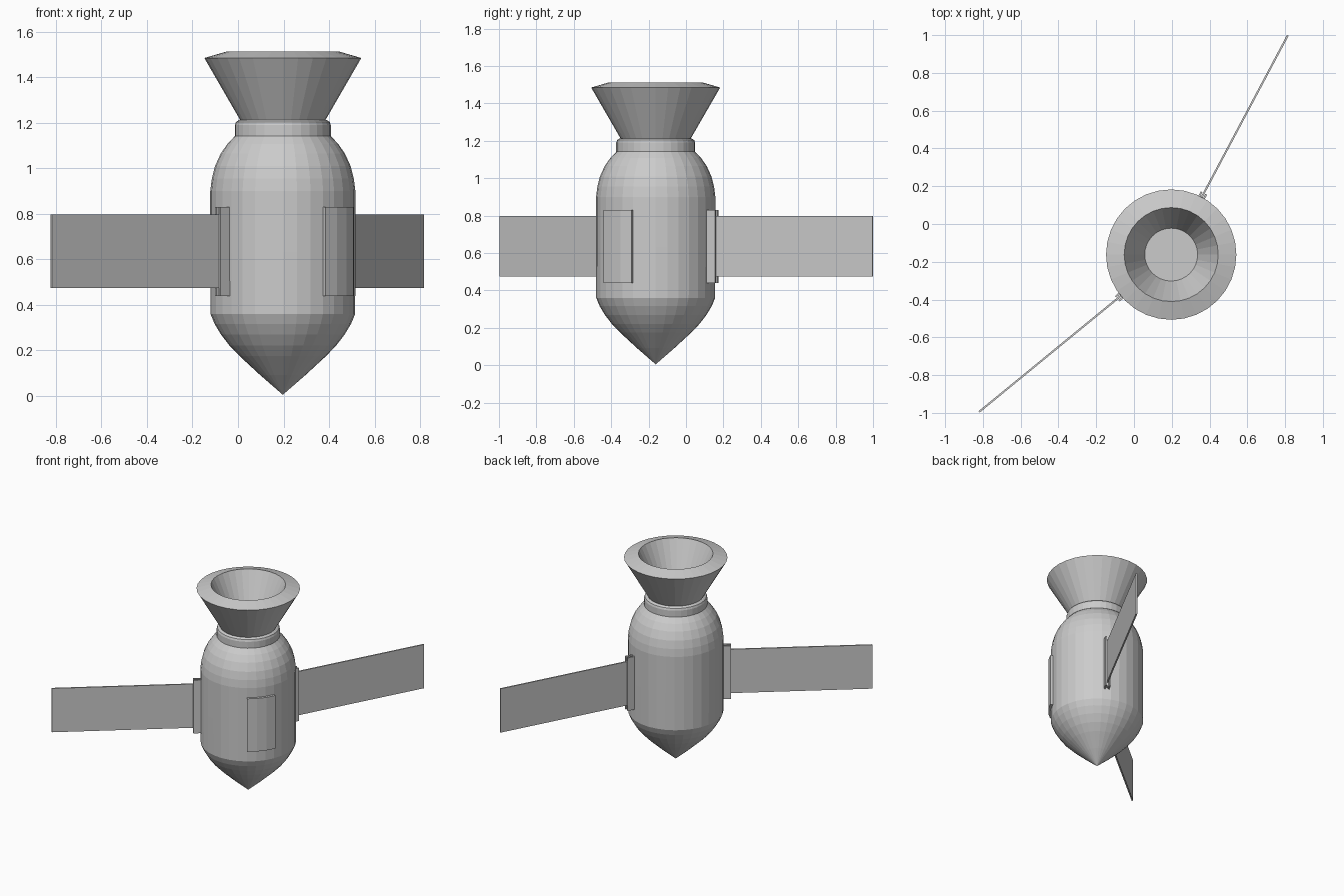
import bpy
from math import radians, cos, sin, tau

if "Cube" in bpy.data.objects:
    bpy.data.objects.remove(bpy.data.objects["Cube"])

CX, CY = 0.197, -0.162   # body axis
SIDES = 32


def mesh_object(name, verts, faces):
    me = bpy.data.meshes.new(name)
    me.from_pydata(verts, [], faces)
    me.update()
    ob = bpy.data.objects.new(name, me)
    ob.location = (CX, CY, 0)
    bpy.context.collection.objects.link(ob)
    return ob


def lathe(name, profile):
    """Spin (radius, z) points from bottom to top; radius 0 makes a point."""
    verts, rings = [], []
    for r, z in profile:
        n = 1 if r == 0 else SIDES
        rings.append([len(verts) + i % n for i in range(SIDES)])
        verts += [(r * cos(tau * i / SIDES), r * sin(tau * i / SIDES), z) for i in range(n)]
    faces = []
    for a, b in zip(rings, rings[1:]):
        for i in range(SIDES):
            j = (i + 1) % SIDES
            faces.append(list(dict.fromkeys((a[i], a[j], b[j], b[i]))))
    return mesh_object(name, verts, faces)


def radial_box(name, angle, r, t, z):
    """Box given by radial, tangential and height ranges, turned about the axis."""
    verts = [(x, y, h) for x in r for y in t for h in z]
    faces = [(0, 1, 3, 2), (4, 6, 7, 5), (0, 4, 5, 1),
             (2, 3, 7, 6), (0, 2, 6, 4), (1, 5, 7, 3)]
    ob = mesh_object(name, verts, faces)
    ob.rotation_euler.z = radians(angle)
    return ob


# Pointed capsule body
lathe("body", [(0, 0.005), (0.10, 0.092), (0.19, 0.175), (0.235, 0.222), (0.272, 0.27),
               (0.300, 0.317), (0.318, 0.36), (0.319, 0.63), (0.319, 0.90), (0.312, 0.955),
               (0.298, 1.01), (0.273, 1.065), (0.243, 1.108), (0.206, 1.147), (0, 1.147)])

# Neck collar
lathe("neck_collar", [(0, 1.143), (0.211, 1.143), (0.211, 1.19), (0.206, 1.204),
                      (0.194, 1.212), (0, 1.212)])

# Thick-walled flared nozzle
lathe("nozzle", [(0, 1.21), (0.186, 1.21), (0.345, 1.485), (0.249, 1.513),
                 (0.14, 1.28), (0, 1.28)])

# Raised curved hatch covering three body facets
hatch_verts, hatch_faces = [], []
for k in range(-5, -1):
    a = tau * k / SIDES
    for r, z in ((0.31, 0.44), (0.337, 0.44), (0.337, 0.83), (0.31, 0.83)):
        hatch_verts.append((r * cos(a), r * sin(a), z))
for k in range(3):
    for i in range(4):
        j = (i + 1) % 4
        hatch_faces.append((4 * k + i, 4 * k + j, 4 * k + 4 + j, 4 * k + 4 + i))
hatch_faces += [(3, 2, 1, 0), (12, 13, 14, 15)]
mesh_object("hatch", hatch_verts, hatch_faces)

# Two radial panels, each held in a slotted bracket
for side, angle in (("right", 62), ("left", 219.3)):
    radial_box(side + "_panel", angle, (0.33, 1.314), (-0.005, 0.005), (0.475, 0.797))
    radial_box(side + "_bracket_core", angle, (0.305, 0.345), (-0.012, 0.012), (0.45, 0.82))
    for tag, s in (("a", 1), ("b", -1)):
        t = sorted((s * 0.009, s * 0.019))
        radial_box(side + "_bracket_cheek_" + tag, angle, (0.305, 0.369), t, (0.44, 0.83))
